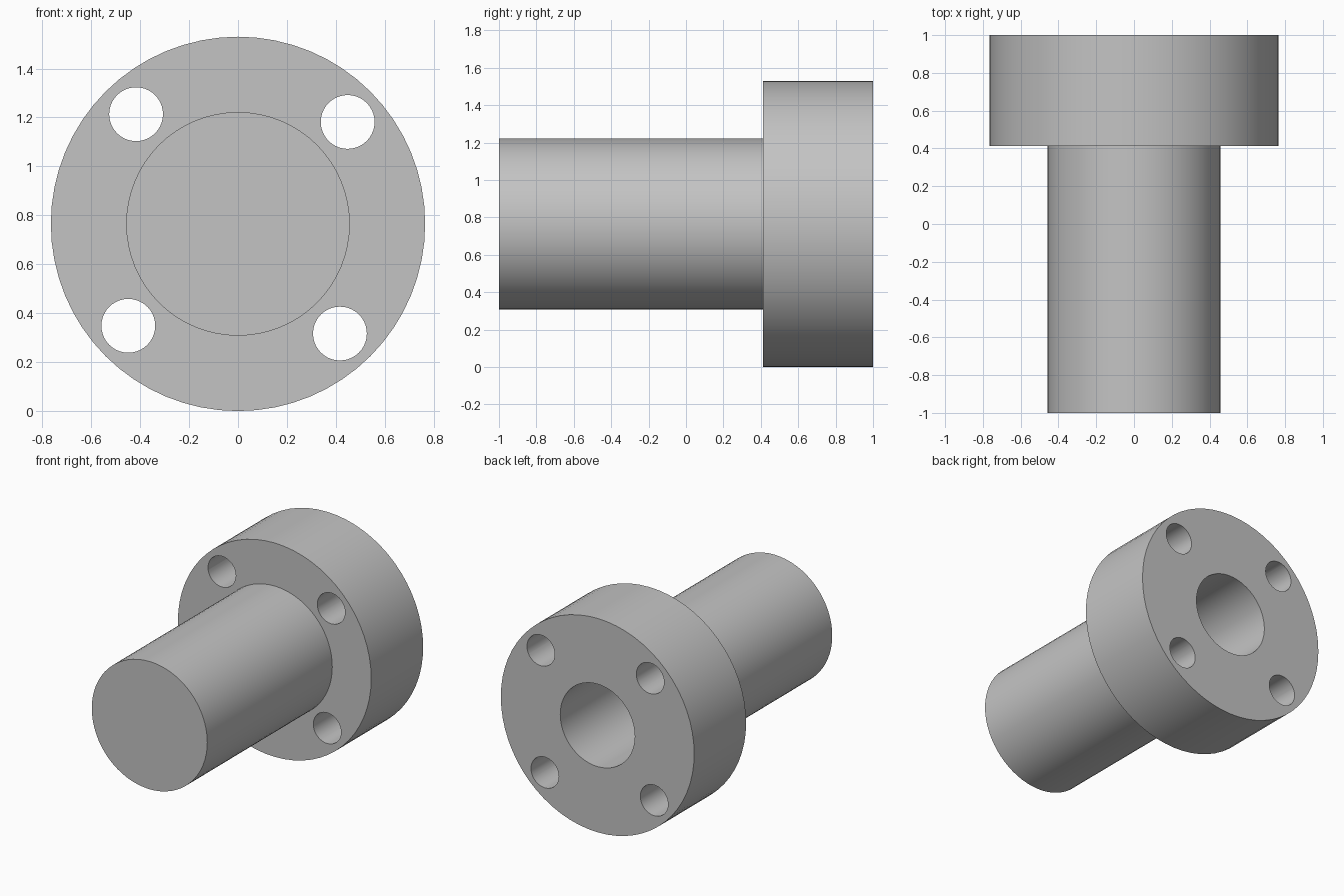
import bpy, bmesh, math
from mathutils import Matrix, Vector

cube = bpy.data.objects.get("Cube")
if cube:
    bpy.data.objects.remove(cube, do_unlink=True)

FLANGE_R, SHAFT_R, BORE_R = 0.765, 0.457, 0.295
FLANGE_FRONT, BORE_END = 0.413, -0.6
BOLT_CIRCLE, BOLT_R, BOLT_ANGLE = 0.612, 0.11, math.radians(42.9)

grey = bpy.data.materials.new("plain grey")
grey.use_nodes = True
colour = (0.55, 0.55, 0.55, 1)
grey.diffuse_color = colour
grey.node_tree.nodes["Principled BSDF"].inputs["Base Color"].default_value = colour


def add_object(name, bm):
    bmesh.ops.recalc_face_normals(bm, faces=bm.faces)
    mesh = bpy.data.meshes.new(name)
    bm.to_mesh(mesh)
    bm.free()
    mesh.materials.append(grey)
    obj = bpy.data.objects.new(name, mesh)
    bpy.context.scene.collection.objects.link(obj)
    return obj


def lathe(name, profile, steps):
    """Turn a (radius, y) profile about the long axis."""
    bm = bmesh.new()
    verts = [bm.verts.new((r, y, FLANGE_R)) for r, y in profile]
    edges = [bm.edges.new(pair) for pair in zip(verts, verts[1:])]
    bmesh.ops.spin(bm, geom=verts + edges, cent=(0, 0, FLANGE_R), axis=(0, 1, 0),
                   angle=math.tau, steps=steps, use_merge=False)
    bmesh.ops.remove_doubles(bm, verts=bm.verts, dist=0.0001)
    return add_object(name, bm)


# Closed-front shaft, thick flange and blind bore from the back
body = lathe("flanged_shaft", [
    (0, -1), (SHAFT_R, -1), (SHAFT_R, FLANGE_FRONT), (FLANGE_R, FLANGE_FRONT),
    (FLANGE_R, 1), (BORE_R, 1), (BORE_R, BORE_END), (0, BORE_END)], 64)

# Four bolt holes through the flange
bm = bmesh.new()
for i in range(4):
    a = BOLT_ANGLE + i * math.pi / 2
    centre = Vector((BOLT_CIRCLE * math.cos(a), 0.7, FLANGE_R + BOLT_CIRCLE * math.sin(a)))
    bmesh.ops.create_cone(bm, cap_ends=True, segments=40, radius1=BOLT_R, radius2=BOLT_R,
                          depth=0.8,
                          matrix=Matrix.Translation(centre) @ Matrix.Rotation(math.pi / 2, 4, "X"))
cutter = add_object("bolt_hole_cutter", bm)
cutter.hide_render = True

cut = body.modifiers.new("bolt holes", "BOOLEAN")
cut.operation = "DIFFERENCE"
cut.solver = "EXACT"
cut.object = cutter

bpy.ops.object.select_all(action="DESELECT")
body.select_set(True)
bpy.context.view_layer.objects.active = body
bpy.ops.object.modifier_apply(modifier=cut.name)
bpy.data.objects.remove(cutter, do_unlink=True)
bpy.ops.object.shade_smooth_by_angle(angle=math.radians(30))
